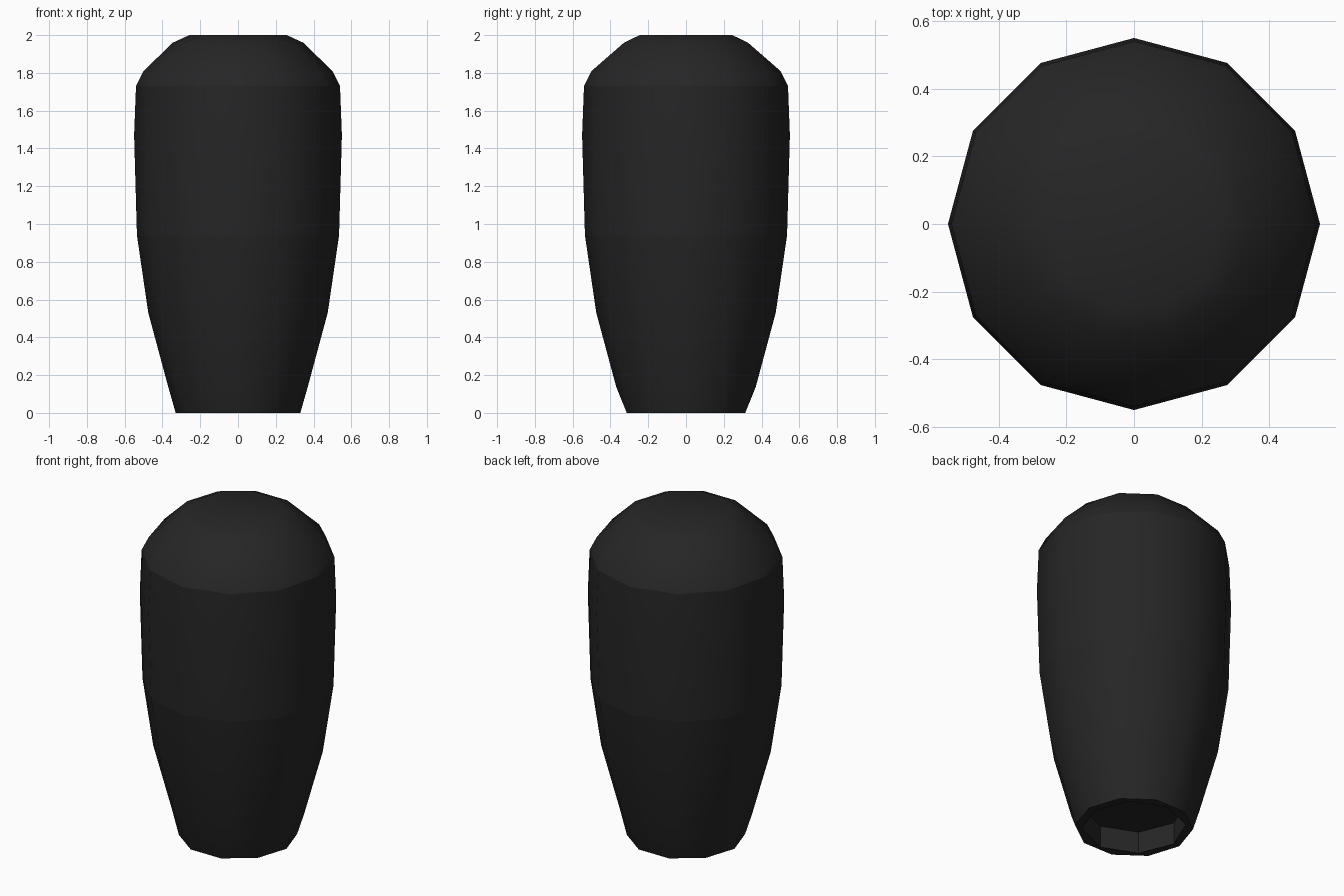
import bpy
import bmesh
from math import cos, sin, tau

default = bpy.data.objects.get("Cube")
if default:
    bpy.data.objects.remove(default)


def flat_material(name, rgb):
    mat = bpy.data.materials.new(name)
    mat.use_nodes = True
    colour = (*rgb, 1.0)
    mat.diffuse_color = colour
    mat.node_tree.nodes["Principled BSDF"].inputs["Base Color"].default_value = colour
    return mat


# Profile rings: radius, height, number of sides, crease
# From the socket ceiling, out over the rim, up the body to the crown
RINGS = [
    (0.29, 0.135, 8, True),
    (0.29, 0.0, 8, True),
    (0.33, 0.0, 10, True),
    (0.37, 0.14, 12, False),
    (0.475, 0.53, 12, False),
    (0.535, 0.94, 12, True),
    (0.55, 1.47, 12, False),
    (0.54, 1.73, 12, True),
    (0.50, 1.81, 12, False),
    (0.345, 1.96, 10, False),
    (0.258, 2.0, 10, False),
]

bm = bmesh.new()
loops = []
for radius, height, sides, crease in RINGS:
    verts = [bm.verts.new((radius * cos(tau * i / sides),
                           radius * sin(tau * i / sides), height))
             for i in range(sides)]
    edges = [bm.edges.new((verts[i - 1], verts[i])) for i in range(sides)]
    for edge in edges:
        edge.smooth = not crease
    loops.append((verts, edges))

# Skin neighbouring rings, which may differ in side count
for (_, lower), (_, upper) in zip(loops, loops[1:]):
    bmesh.ops.bridge_loops(bm, edges=lower + upper)

# Socket ceiling and flat crown
bm.faces.new(loops[0][0])
bm.faces.new(loops[-1][0])
bmesh.ops.recalc_face_normals(bm, faces=bm.faces[:])
for face in bm.faces:
    face.smooth = True

# Socket walls stay faceted
socket = set(loops[0][0] + loops[1][0])
for edge in bm.edges:
    if set(edge.verts) <= socket:
        edge.smooth = False

mesh = bpy.data.meshes.new("knob_grip")
bm.to_mesh(mesh)
bm.free()
mesh.materials.append(flat_material("matte_black", (0.019, 0.019, 0.019)))
knob = bpy.data.objects.new("knob_grip", mesh)
bpy.context.collection.objects.link(knob)
